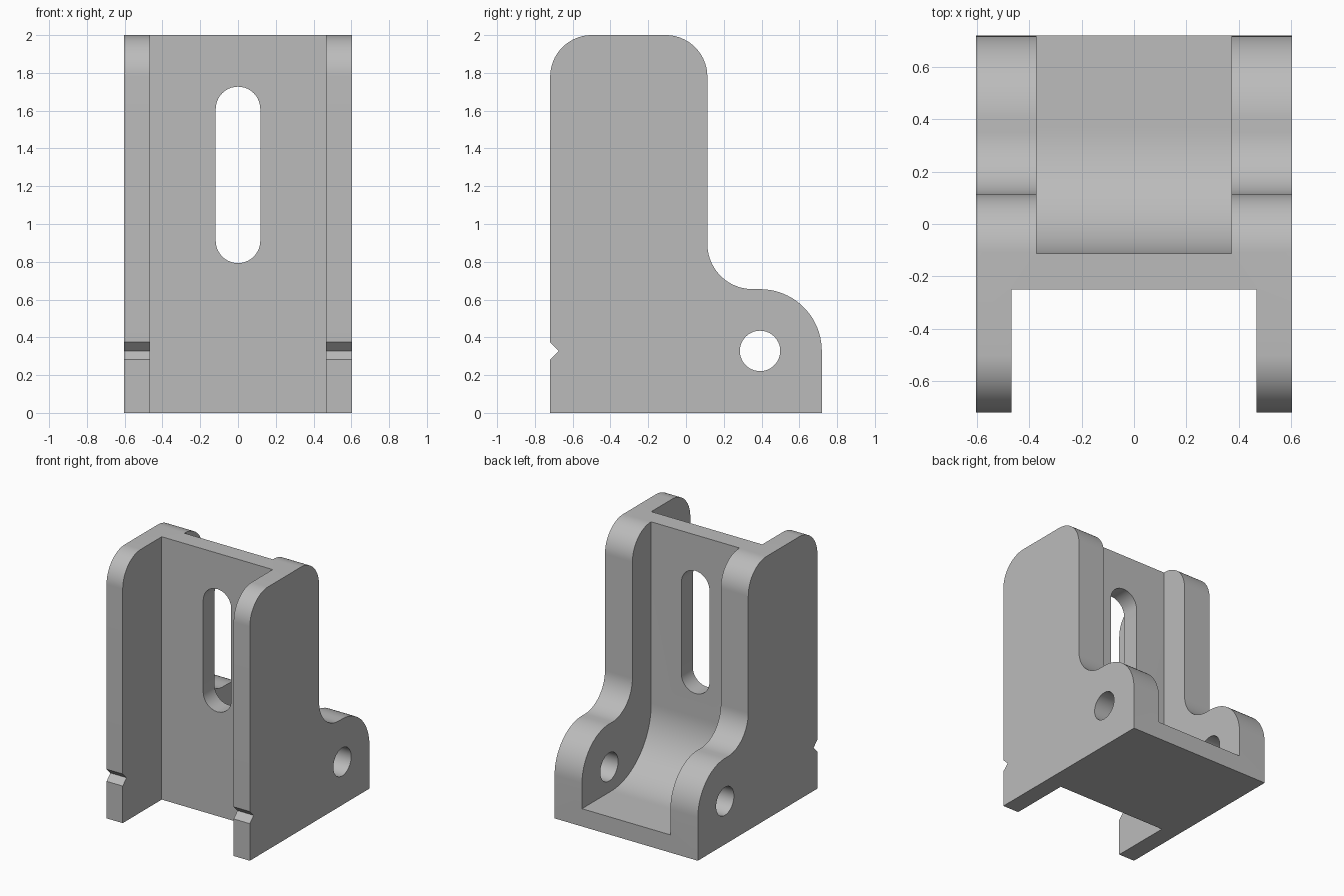
import bpy
import bmesh
from math import sin, cos, radians

cube = bpy.data.objects.get("Cube")
if cube:
    bpy.data.objects.remove(cube, do_unlink=True)

# Overall dimensions
HALF_W, BACK, TOP = 0.603, 0.719, 2.0
PIN_Y, PIN_Z = 0.392, 0.328

grey = bpy.data.materials.new("plain_grey")
grey.use_nodes = True
grey.diffuse_color = (0.5, 0.5, 0.5, 1)
grey.node_tree.nodes["Principled BSDF"].inputs["Base Color"].default_value = (0.5, 0.5, 0.5, 1)


def arc(cx, cy, r, start, end, steps=20):
    """Points on a circular arc, angles in degrees."""
    angles = [radians(start + (end - start) * i / steps) for i in range(steps + 1)]
    return [(cx + r * cos(a), cy + r * sin(a)) for a in angles]


def prism(name, profile, axis, low, high):
    """Extrude a closed profile along x (profile is y, z) or y (profile is x, z)."""
    def place(p, d):
        return (d, p[0], p[1]) if axis == "x" else (p[0], d, p[1])
    bm = bmesh.new()
    face = bm.faces.new([bm.verts.new(place(p, low)) for p in profile])
    extruded = bmesh.ops.extrude_face_region(bm, geom=[face])["geom"]
    shift = place((0, 0), high - low)
    bmesh.ops.translate(bm, vec=shift, verts=[v for v in extruded if isinstance(v, bmesh.types.BMVert)])
    bmesh.ops.recalc_face_normals(bm, faces=bm.faces)
    mesh = bpy.data.meshes.new(name)
    bm.to_mesh(mesh)
    bm.free()
    mesh.materials.append(grey)
    obj = bpy.data.objects.new(name, mesh)
    bpy.context.collection.objects.link(obj)
    return obj


# Bracket body: side outline with rounded top, stepped foot and front notch
R_TOP, R_STEP, R_FOOT = 0.22, 0.24, 0.327
ARM_Y, NOTCH = 0.113, 0.046
outline = [(-BACK, 0), (BACK, 0)]
outline += arc(PIN_Y, PIN_Z, R_FOOT, 0, 90)
outline += arc(ARM_Y + R_STEP, PIN_Z + R_FOOT + R_STEP, R_STEP, 270, 180)
outline += arc(ARM_Y - R_TOP, TOP - R_TOP, R_TOP, 0, 90)
outline += arc(R_TOP - BACK, TOP - R_TOP, R_TOP, 90, 180)
outline += [(-BACK, PIN_Z + NOTCH), (NOTCH - BACK, PIN_Z), (-BACK, PIN_Z - NOTCH)]
body = prism("bracket_body", outline, "x", -HALF_W, HALF_W)

# Front channel, open at top and bottom
channel = prism("front_channel_cutter",
                [(-1, -0.1), (-0.25, -0.1), (-0.25, 2.1), (-1, 2.1)], "x", -0.467, 0.467)

# Rear pocket with a curved floor
WALL_Y, FLOOR_Z, R_FLOOR = -0.113, 0.135, 0.48
pocket_profile = [(1, 2.1), (WALL_Y, 2.1)]
pocket_profile += arc(WALL_Y + R_FLOOR, FLOOR_Z + R_FLOOR, R_FLOOR, 180, 270, 28)
pocket_profile += [(1, FLOOR_Z)]
pocket = prism("rear_pocket_cutter", pocket_profile, "x", -0.372, 0.372)

# Slot through the web
R_SLOT = 0.118
slot = prism("slot_cutter",
             arc(0, 1.727 - R_SLOT, R_SLOT, 0, 180) + arc(0, 0.793 + R_SLOT, R_SLOT, 180, 360),
             "y", -0.5, 0.1)

# Pin hole through both feet
pin = prism("pin_hole_cutter", arc(PIN_Y, PIN_Z, 0.107, 0, 360, 40)[:-1], "x", -1, 1)

bpy.ops.object.select_all(action="DESELECT")
bpy.context.view_layer.objects.active = body
body.select_set(True)
for cutter in (channel, pocket, slot, pin):
    cutter.hide_render = True
    mod = body.modifiers.new(cutter.name, "BOOLEAN")
    mod.operation = "DIFFERENCE"
    mod.solver = "EXACT"
    mod.object = cutter
    bpy.ops.object.modifier_apply(modifier=mod.name)
    bpy.data.objects.remove(cutter, do_unlink=True)

bpy.ops.object.shade_smooth_by_angle(angle=radians(25))
